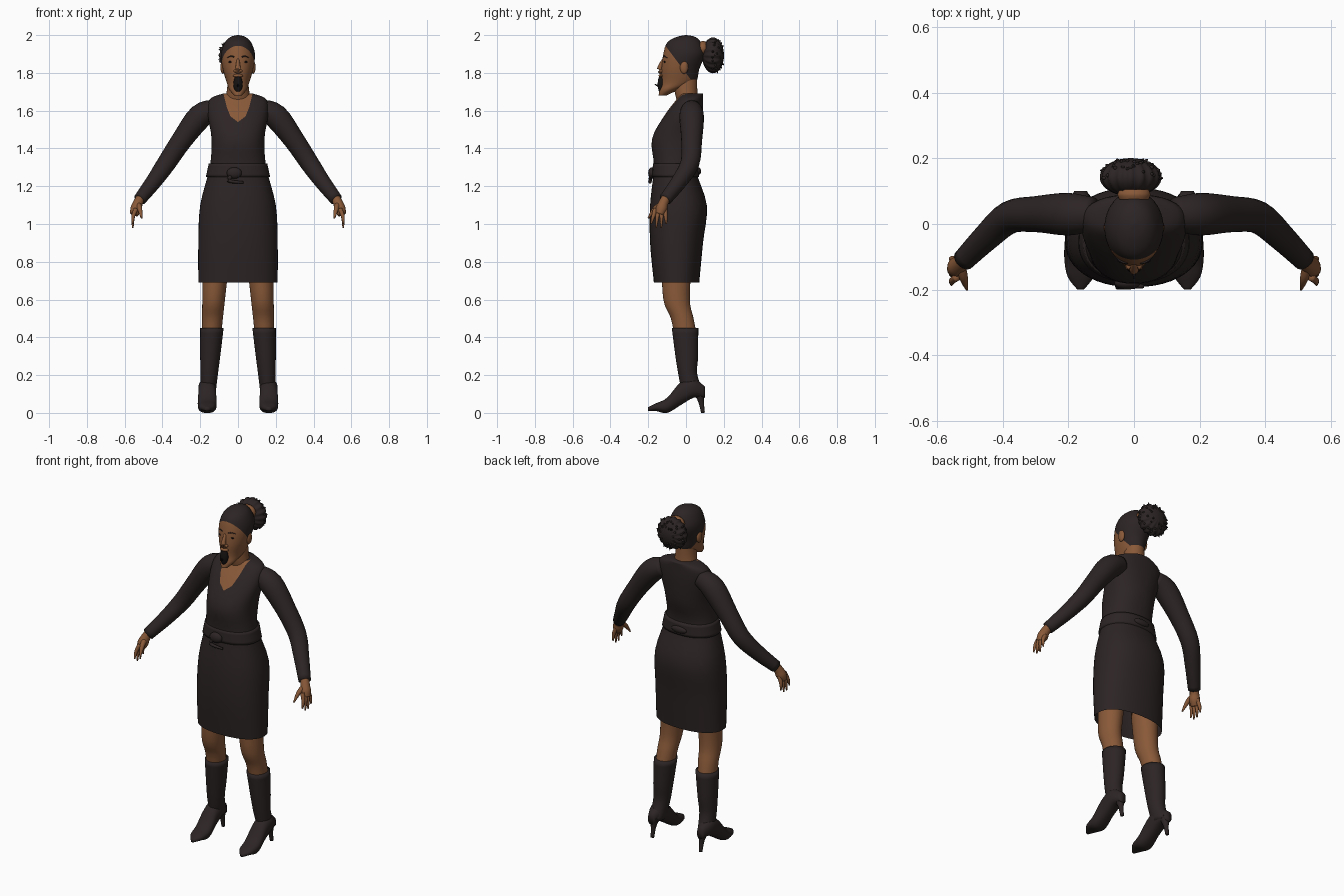
import bpy
import bmesh
import math
import random
from mathutils import Matrix, Vector

if "Cube" in bpy.data.objects:
    bpy.data.objects.remove(bpy.data.objects["Cube"], do_unlink=True)
random.seed(4)


def material(name, red, green, blue):
    mat = bpy.data.materials.new(name)
    mat.use_nodes = True
    colour = (red, green, blue, 1)
    mat.diffuse_color = colour
    shader = mat.node_tree.nodes["Principled BSDF"]
    shader.inputs["Base Color"].default_value = colour
    shader.inputs["Roughness"].default_value = .8
    return mat


SKIN = material("brown skin", .25, .1, .04)
DARK = material("dark cloth and hair", .026, .018, .018)
BLACK = material("mouth black", .008, .006, .006)


def finish(name, bm, *materials, mirror=False):
    bmesh.ops.recalc_face_normals(bm, faces=bm.faces)
    mesh = bpy.data.meshes.new(name)
    bm.to_mesh(mesh)
    bm.free()
    for mat in materials:
        mesh.materials.append(mat)
    for polygon in mesh.polygons:
        polygon.use_smooth = True
    part = bpy.data.objects.new(name, mesh)
    bpy.context.collection.objects.link(part)
    if mirror:
        part.modifiers.new("mirror", "MIRROR").use_mirror_merge = False


def smooth_rows(rows, steps=4):
    """Catmull-Rom interpolation through rows of numbers."""
    result = []
    for i in range(len(rows) - 1):
        before, start, end = rows[max(i - 1, 0)], rows[i], rows[i + 1]
        after = rows[min(i + 2, len(rows) - 1)]
        for step in range(steps):
            t = step / steps
            row = []
            for p, q, r, s in zip(before, start, end, after):
                slope_in, slope_out = (r - p) / 2, (s - q) / 2
                bend = 3 * (r - q) - 2 * slope_in - slope_out
                twist = 2 * (q - r) + slope_in + slope_out
                row.append(q + t * (slope_in + t * (bend + t * twist)))
            result.append(row)
    return result + [rows[-1]]


def skin_rings(rings, open_start=False):
    bm = bmesh.new()
    loops = [[bm.verts.new(point) for point in ring] for ring in rings]
    for lower, upper in zip(loops, loops[1:]):
        for i in range(len(lower)):
            bm.faces.new((lower[i - 1], lower[i], upper[i], upper[i - 1]))
    if not open_start:
        bm.faces.new(loops[0])
    bm.faces.new(loops[-1])
    return bm


def rounded(value, power):
    return math.copysign(abs(value) ** (2 / power), value)


def loft(*rows, axis="z", x=0, lean=0, segments=48, power=2, open_start=False):
    """Rows: level, centre, half width, half depth."""
    rings = []
    for level, centre, width, depth in smooth_rows(rows):
        ring = []
        for i in range(segments):
            angle = math.tau * i / segments
            across = x + lean * level + width * rounded(math.cos(angle), power)
            other = centre + depth * rounded(math.sin(angle), power)
            ring.append((across, other, level) if axis == "z" else (across, level, other))
        rings.append(ring)
    return skin_rings(rings, open_start)


def tube(*points, segments=16):
    """Points: x, y, z, radius."""
    path = smooth_rows(points)
    spots = [Vector(p[:3]) for p in path]
    rings = []
    for i, spot in enumerate(spots):
        heading = spots[min(i + 1, len(spots) - 1)] - spots[max(i - 1, 0)]
        turn = heading.to_track_quat("Z", "Y")
        angles = [math.tau * k / segments for k in range(segments)]
        rings.append([spot + turn @ Vector((math.cos(a), math.sin(a), 0)) * path[i][3]
                      for a in angles])
    return skin_rings(rings)


def ball(centre, radii, segments=24):
    bm = bmesh.new()
    matrix = Matrix.Translation(centre) @ Matrix.Diagonal((*radii, 1))
    bmesh.ops.create_uvsphere(bm, u_segments=segments, v_segments=segments // 2,
                              radius=1, matrix=matrix)
    return bm


def cut(bm, point, normal):
    geometry = list(bm.verts) + list(bm.edges) + list(bm.faces)
    bmesh.ops.bisect_plane(bm, geom=geometry, dist=1e-5, plane_co=point, plane_no=normal)


# Dress: one shell with a rounded V neckline cut into its front
bm = loft((.69, -.05, .21, .12), (.9, -.05, .21, .14), (1.1, -.04, .2, .15),
          (1.3, -.06, .15, .11), (1.45, -.05, .14, .13), (1.58, -.01, .16, .1),
          (1.66, .02, .15, .07), (1.69, .03, .08, .06), power=2.25, open_start=True)
neckline = [(0, 1.54), (.04, 1.57), (.06, 1.62), (.08, 1.7)]
planes = []
for (x, z), (next_x, next_z) in zip(neckline, neckline[1:]):
    for side in (1, -1):
        planes.append((Vector((side * x, 0, z)), Vector((side * (z - next_z), 0, next_x - x))))
for point, normal in planes:
    cut(bm, point, normal)
for face in bm.faces:
    middle = face.calc_center_median()
    inside = all((middle - point).dot(normal) > 0 for point, normal in planes)
    face.material_index = int(inside and middle.y < .03)
finish("dress", bm, DARK, SKIN)

# Belt with front and back knots
finish("belt", loft((1.25, -.055, .17, .125), (1.32, -.055, .155, .12), power=2.25), DARK)
finish("belt_knot", ball((-.02, -.18, 1.27), (.04, .02, .03)), DARK)
finish("belt_tail", tube((-.02, -.18, 1.27, .01), (-.05, -.19, 1.23, .01),
                         (.03, -.19, 1.22, .006)), DARK)
finish("back_knot", ball((0, .065, 1.28), (.05, .015, .02)), DARK)

# Neck and head, with the hair cap cut along the hairline
finish("neck", loft((1.6, .02, .08, .05), (1.7, 0, .06, .06), (1.8, 0, .05, .06)), SKIN)
bm = loft((1.68, -.125, .02, .02), (1.71, -.09, .045, .05), (1.75, -.04, .06, .09),
          (1.82, -.03, .08, .1), (1.9, -.01, .09, .11), (1.96, -.01, .07, .09),
          (1.99, 0, .04, .05), (2, 0, .003, .003))
hairline = [(Vector((0, -.11, 1.945)), Vector((0, 4, 3))),
            (Vector((0, 0, 1.765)), Vector((0, 0, 1)))]
for point, normal in hairline:
    cut(bm, point, normal)
for face in bm.faces:
    middle = face.calc_center_median()
    face.material_index = int(all((middle - point).dot(normal) > 0 for point, normal in hairline))
finish("head", bm, SKIN, DARK)

# Face
finish("nose", tube((0, -.115, 1.88, .006), (0, -.14, 1.82, .014), (0, -.12, 1.8, .012)), SKIN)
finish("nostril", ball((.014, -.13, 1.81), (.009, .01, .008)), SKIN, mirror=True)
finish("upper_lip", ball((0, -.13, 1.785), (.027, .015, .009)), SKIN)
finish("mouth", ball((0, -.13, 1.74), (.024, .02, .05)), BLACK)
finish("tongue", tube((0, -.11, 1.73, .012), (0, -.14, 1.73, .008), (0, -.167, 1.74, .001)), BLACK)
finish("eye", ball((.037, -.112, 1.858), (.014, .006, .005)), BLACK, mirror=True)
finish("eyebrow", tube((.02, -.12, 1.884, .003), (.038, -.115, 1.889, .003),
                       (.058, -.1, 1.88, .001)), DARK, mirror=True)
finish("ear", ball((.08, -.01, 1.83), (.013, .022, .035)), SKIN, mirror=True)

# Gathered hair bun with a tie and loose strands
finish("hair_tie", loft((.075, 1.93, .045, .035), (.09, 1.93, .05, .04),
                        (.105, 1.93, .045, .035), axis="y"), SKIN)
centre = Vector((-.01, .143, 1.893))
width, depth = .09, .058
bm = ball((0, 0, 0), (width, width, depth), 64)
for vert in bm.verts:
    x, y, z = vert.co
    ridge = 1 + .05 * math.cos(16 * math.atan2(y, x))
    vert.co = centre + Vector((x * ridge, z, y * ridge))
finish("hair_bun", bm, DARK)
strands = 56
for i in range(strands):
    around, back = math.tau * i / strands, random.uniform(-.1, 1.1)
    spoke = width * math.cos(back)
    out = Vector((spoke * math.cos(around), depth * math.sin(back), spoke * math.sin(around)))
    root, bend, tip = centre + out * .8, centre + out, centre + out * random.uniform(1.06, 1.16)
    finish("hair_strand", tube((*root, .009), (*bend, .006), (*tip, .001), segments=6), DARK)

# Sleeves
finish("sleeve", tube((.12, .03, 1.61, .05), (.2, .03, 1.57, .065), (.3, .03, 1.44, .055),
                      (.38, .02, 1.32, .05), (.45, -.04, 1.22, .042), (.52, -.11, 1.13, .034),
                      segments=24), DARK, mirror=True)

# Hands: the four fingers fan out from the palm
finish("palm", tube((.51, -.1, 1.15, .024), (.53, -.12, 1.11, .026), (.54, -.13, 1.08, .03),
                    (.55, -.14, 1.05, .022)), SKIN, mirror=True)
for i in range(4):
    base, tip = .017 * i - .162, .027 * i - .185
    low = 1 if i in (0, 3) else .98
    finish("finger", tube((.54, base, 1.08, .012), (.555, (base + tip) / 2, 1.04, .01),
                          (.557, tip, low, .004)), SKIN, mirror=True)
finish("thumb", tube((.53, -.12, 1.11, .015), (.52, -.165, 1.08, .013),
                     (.51, -.2, 1.03, .004)), SKIN, mirror=True)

# Legs and boot shafts lean outward toward the floor
stance = {"x": .165, "lean": -.06}
finish("leg", loft((.8, -.05, .07, .08), (.6, -.05, .06, .07), (.5, -.02, .055, .06),
                   (.4, 0, .05, .06), **stance), SKIN, mirror=True)
finish("boot_shaft", loft((.45, -.005, .062, .07), (.3, .004, .053, .06), (.2, .01, .046, .05),
                          (.1, .04, .04, .06), **stance), DARK, mirror=True)

# Boot feet and thin heels
finish("boot_foot", loft((.1, .11, .02, .03), (.04, .13, .045, .05), (-.03, .1, .047, .06),
                         (-.1, .04, .05, .04), (-.16, .03, .04, .02), (-.2, .02, .01, .01),
                         axis="y", x=.163, power=2.3), DARK, mirror=True)
finish("boot_heel", tube((.16, .07, .11, .03), (.16, .08, .06, .015),
                         (.16, .09, 0, .01)), DARK, mirror=True)
